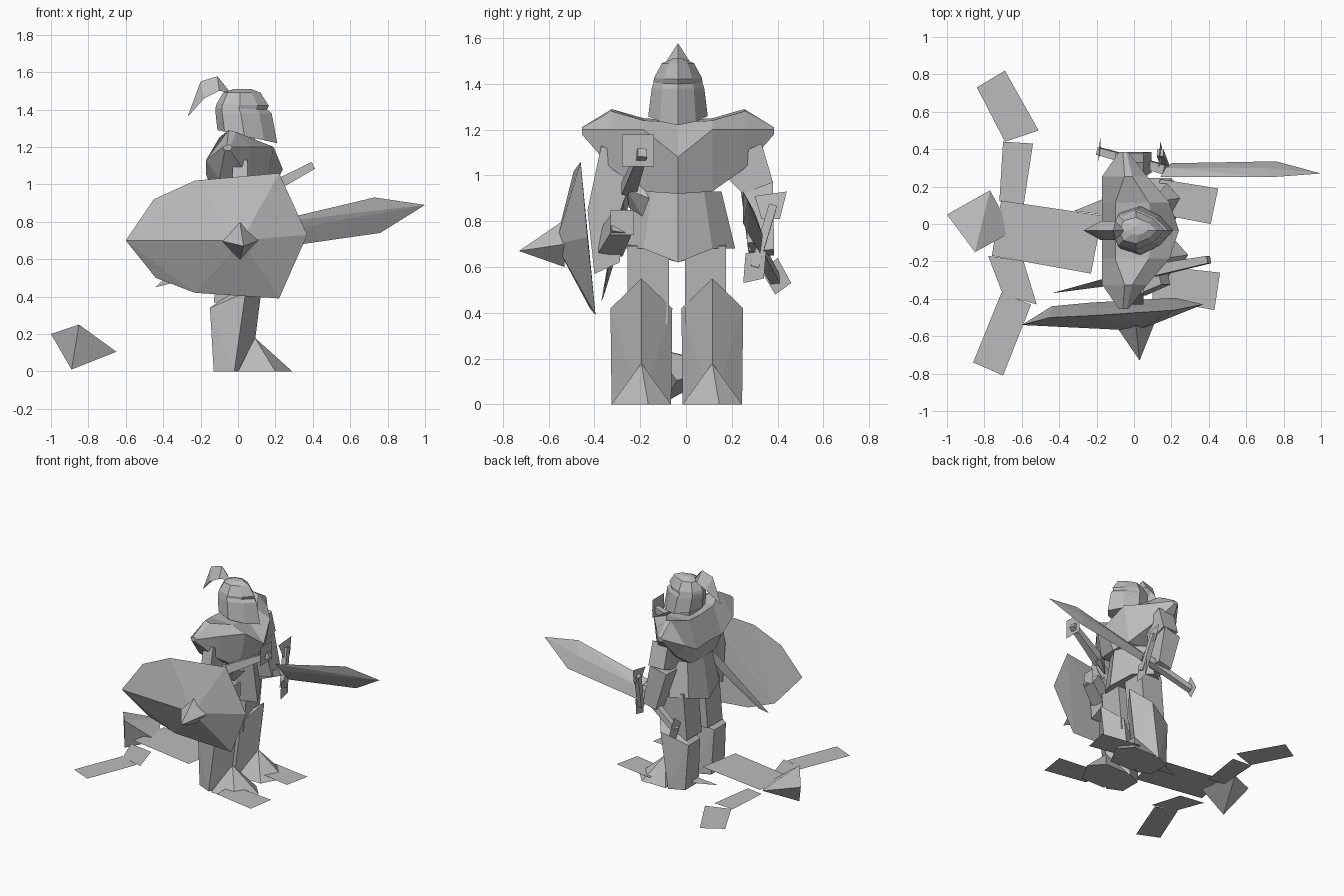
import bpy
import bmesh
from mathutils import Vector

# Remove only the default cube
default_cube = bpy.data.objects.get("Cube")
if default_cube:
    bpy.data.objects.remove(default_cube, do_unlink=True)

# Single stone grey colour
stone = bpy.data.materials.new("stone_grey")
stone.use_nodes = True
grey = (.5, .5, .5, 1)
stone.diffuse_color = grey
stone.node_tree.nodes["Principled BSDF"].inputs["Base Color"].default_value = grey

MIDDLE = -.035  # body centre line in y


def finish(name, mesh_builder):
    """Turn a bmesh into a named flat-shaded object."""
    bmesh.ops.remove_doubles(mesh_builder, verts=mesh_builder.verts, dist=.0005)
    bmesh.ops.recalc_face_normals(mesh_builder, faces=mesh_builder.faces)
    mesh = bpy.data.meshes.new(name)
    mesh_builder.to_mesh(mesh)
    mesh_builder.free()
    mesh.materials.append(stone)
    part = bpy.data.objects.new(name, mesh)
    bpy.context.collection.objects.link(part)
    return part


def hull(name, points):
    """Faceted convex solid around a few points."""
    builder = bmesh.new()
    for point in points:
        builder.verts.new(point)
    result = bmesh.ops.convex_hull(builder, input=builder.verts)
    loose = [v for v in result["geom_interior"] if isinstance(v, bmesh.types.BMVert)]
    bmesh.ops.delete(builder, geom=loose, context="VERTS")
    return finish(name, builder)


def plate(name, corners):
    """Single flat sheet, facing up where it can."""
    builder = bmesh.new()
    builder.faces.new([builder.verts.new(corner) for corner in corners])
    part = finish(name, builder)
    if part.data.polygons[0].normal.z < 0:
        part.data.flip_normals()
    return part


def loft(name, rings):
    """Skin through closed rings with equal point counts, capped at the ends."""
    builder = bmesh.new()
    rows = [[builder.verts.new(point) for point in ring] for ring in rings]
    count = len(rows[0])
    for low, high in zip(rows, rows[1:]):
        for i in range(count):
            j = (i + 1) % count
            builder.faces.new((low[i], low[j], high[j], high[i]))
    builder.faces.new(rows[0][::-1])
    builder.faces.new(rows[-1])
    return finish(name, builder)


def limb(name, start, end, start_size, end_size):
    """Tapered four-sided bar, square to the y axis."""
    start, end = Vector(start), Vector(end)
    axis = (end - start).normalized()
    across = (Vector((0, 1, 0)) - axis * axis.y).normalized()
    depth = axis.cross(across)
    rings = []
    for centre, size in ((start, start_size), (end, end_size)):
        rings.append([centre + size * (across * a + depth * b)
                      for a, b in ((1, 1), (-1, 1), (-1, -1), (1, -1))])
    return loft(name, rings)


# Chest and shoulder armour, lofted sideways and mirrored about the middle
sections = [
    (0, [(.1, 1.23), (.24, 1.08), (.16, .92), (-.12, .92), (-.17, 1.06), (-.1, 1.24)]),
    (.15, [(.08, 1.24), (.19, 1.2), (.14, .93), (-.12, .93), (-.17, 1.05), (-.1, 1.25)]),
    (.29, [(-.01, 1.28), (.07, 1.2), (.06, 1.03), (-.1, 1.03), (-.17, 1.13), (-.05, 1.29)]),
    (.42, [(-.04, 1.21), (-.03, 1.2), (-.04, 1.18), (-.07, 1.18), (-.08, 1.2), (-.06, 1.21)]),
]
slices = [(-offset, ring) for offset, ring in sections[:0:-1]] + sections
loft("chest_armour", [[(x, MIDDLE + offset, z) for x, z in ring] for offset, ring in slices])


def oval(back, front, half_width, back_z, front_z):
    """Eight-point ring, pointed in front, sloping from back to front."""
    span = front - back
    outline = ((1, 0), (.78, .6), (.45, 1), (.12, .75), (0, 0),
               (.12, -.75), (.45, -1), (.78, -.6))
    return [(back + span * t, MIDDLE + half_width * w, back_z + (front_z - back_z) * t)
            for t, w in outline]


# Skirt with a ragged hem
hem = [(x, y, z - (.06 if i % 4 == 0 else 0))
       for i, (x, y, z) in enumerate(oval(-.17, .19, .25, .68, .68))]
loft("skirt", [oval(-.12, .15, .19, .93, .93), hem])

# Helmet with a shallow visor slot
loft("helmet", [
    oval(-.11, .21, .13, 1.29, 1.22),
    oval(-.12, .18, .115, 1.38, 1.38),
    oval(-.12, .155, .107, 1.41, 1.4),
    oval(-.115, .165, .105, 1.43, 1.42),
    oval(-.08, .12, .07, 1.49, 1.49),
    oval(-.02, .07, .025, 1.51, 1.51),
])
limb("neck", (.02, MIDDLE, 1.18), (.02, MIDDLE, 1.3), .07, .07)

# Folded plume: a ridge with two sloping sides
ridge = [(-.04, 1.49), (-.11, 1.578), (-.2, 1.55), (-.27, 1.36)]
edge = [(-.05, 1.49), (-.1, 1.5), (-.18, 1.46), (-.27, 1.36)]
for side, word in ((-1, "right"), (1, "left")):
    builder = bmesh.new()
    upper = [builder.verts.new((x, MIDDLE, z)) for x, z in ridge]
    lower = [builder.verts.new((x, MIDDLE + side * .05 * (0 < i < len(edge) - 1), z))
             for i, (x, z) in enumerate(edge)]
    for i in range(len(ridge) - 1):
        builder.faces.new((upper[i], upper[i + 1], lower[i + 1], lower[i]))
    finish("plume_" + word, builder)


def flat_sheets(height, outlines):
    """Level sheets at one height."""
    for name, outline in outlines.items():
        plate(name, [(x, y, height) for x, y in outline])


# Legs: thigh, greave with a pointed knee, wedge foot
for word, centre in (("right", -.195), ("left", .115)):
    inward = .03 if centre < MIDDLE else -.03
    limb(word + "_thigh", (-.01, centre + inward, .7), (-.04, centre + inward, .36), .09, .09)
    hull(word + "_greave", [
        (.14, centre, .55), (.07, centre, 0),
        (.04, centre - .135, .42), (.04, centre + .135, .42),
        (-.02, centre - .13, 0), (-.02, centre + .13, 0),
        (-.15, centre - .07, .34), (-.15, centre + .07, .34),
        (-.13, centre - .08, 0), (-.13, centre + .08, 0),
    ])
    hull(word + "_foot", [
        (.09, centre, .18), (.29, centre + .03, 0), (.2, centre - .13, 0),
        (.2, centre + .13, 0), (0, centre - .13, 0), (0, centre + .13, 0),
    ])

# Toe and heel sheets
flat_sheets(.04, {
    "right_toe_sheet": [(.1, -.22), (.46, -.26), (.43, -.46), (.1, -.4)],
    "left_toe_sheet": [(.14, .24), (.45, .19), (.41, 0), (.1, .06)],
    "heel_sheet": [(-.32, .07), (-.15, .14), (-.1, .04)],
})

# Tail: flat planks lying just above the ground, ending in a pyramid
flat_sheets(.13, {"tail_root": [(-.71, .125), (-.17, .045), (-.23, -.265), (-.76, -.17)]})
flat_sheets(.1, {
    "left_inner_plank": [(-.72, .12), (-.7, .44), (-.54, .43), (-.59, .1)],
    "left_outer_plank": [(-.84, .73), (-.69, .82), (-.51, .5), (-.69, .44)],
    "right_inner_plank": [(-.78, -.17), (-.7, -.38), (-.52, -.43), (-.59, -.2)],
    "right_outer_plank": [(-.71, -.37), (-.86, -.74), (-.7, -.81), (-.55, -.43)],
})
hull("tail_tip", [(-1, .05, .2), (-.77, .18, .16), (-.85, -.15, .25),
                  (-.65, -.04, .105), (-.89, -.09, .01)])

# Shield: shallow faceted dome with a spike
rim = [(-.6, -.54, .7), (-.45, -.5, .92), (-.23, -.49, 1.02), (.22, -.46, 1.06),
       (.37, -.43, .73), (.22, -.395, .39), (-.23, -.42, .42), (-.44, -.44, .5)]
hull("shield", rim + [(.02, -.57, .7)])
hull("shield_spike", [(.03, -.73, .67), (.01, -.54, .8), (.01, -.53, .6),
                      (-.1, -.54, .7), (.11, -.53, .7)])

# Shield arm: flat upper arm, slim forearm, square wrist sheet
hull("right_upper_arm", [
    (x, y, z) for x in (-.03, .05)
    for y, z in ((-.37, 1.13), (-.26, 1.08), (-.43, .85), (-.26, .9), (-.4, .57), (-.29, .62))])
limb("right_forearm", (.02, -.33, .7), (.16, -.28, .79), .055, .045)
plate("wrist_sheet", [(.18, -.33, .74), (.18, -.23, .74), (.18, -.23, .85), (.18, -.33, .85)])
hull("hip_pouch", [(.14, -.26, .94), (.17, -.16, .9), (.1, -.21, 1), (.1, -.19, .82), (.06, -.25, .86)])

# Sheathed blade on the right hip, with grip and square guard
hull("sheath", [(-.44, -.37, .45), (-.36, -.36, .47), (-.1, -.29, .7), (-.08, -.27, .83),
                (.12, -.27, .9), (.12, -.23, .97), (-.05, -.32, .74)])
limb("hip_grip", (.1, -.25, .94), (.4, -.19, 1.1), .032, .02)
plate("hip_guard", [(.38, -.28, 1.04), (.38, -.14, 1.04), (.38, -.14, 1.18), (.38, -.28, 1.18)])

# Sword arm
hull("left_upper_arm", [
    (x, y, z) for x in (-.08, .05)
    for y, z in ((.33, 1.14), (.2, 1.08), (.38, .97), (.25, .92), (.19, .98))])
limb("left_forearm", (-.03, .31, .95), (.04, .33, .66), .07, .055)

# Held sword: flat tilted blade, grip, guard with end sheets, square pommel sheet
hull("sword_blade", [
    (1, .27, .89), (.73, .25, .93), (.76, .335, .74), (.14, .25, .79), (.2, .325, .66),
    (.7, .28, .83), (.7, .3, .84), (.17, .275, .74), (.17, .3, .74)])
limb("sword_grip", (-.19, .39, .545), (.17, .29, .73), .02, .025)
limb("sword_guard", (.14, .38, .87), (.17, .3, .6), .018, .018)
plate("upper_guard_sheet", [(.13, .3, .91), (.14, .44, .93), (.15, .41, .81), (.15, .33, .81)])
plate("lower_guard_sheet", [(.18, .25, .53), (.18, .34, .55), (.18, .35, .67), (.18, .26, .66)])
plate("pommel_sheet", [(-.19, .33, .58), (-.19, .39, .48), (-.18, .46, .53), (-.18, .4, .64)])
